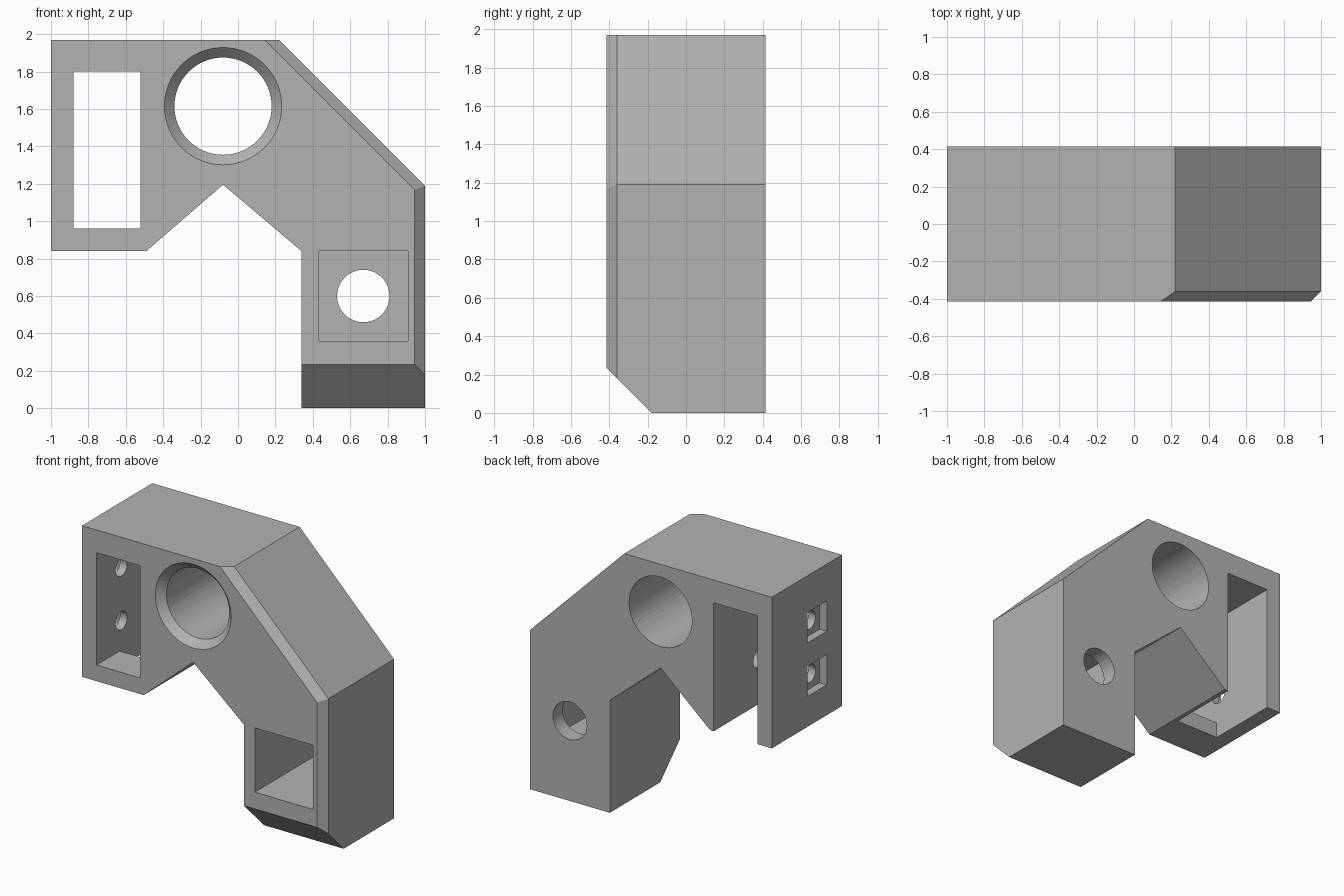
import bpy, bmesh, math
from mathutils import Vector, Matrix

if "Cube" in bpy.data.objects:
    bpy.data.objects.remove(bpy.data.objects["Cube"], do_unlink=True)

DEPTH = 0.415  # half thickness front to back

grey = bpy.data.materials.new("plain_grey")
grey.use_nodes = True
grey.diffuse_color = (0.45, 0.45, 0.45, 1)
grey.node_tree.nodes["Principled BSDF"].inputs["Base Color"].default_value = (0.45, 0.45, 0.45, 1)


def add_object(name, bm):
    bmesh.ops.recalc_face_normals(bm, faces=bm.faces)
    mesh = bpy.data.meshes.new(name)
    bm.to_mesh(mesh)
    bm.free()
    mesh.materials.append(grey)
    obj = bpy.data.objects.new(name, mesh)
    bpy.context.collection.objects.link(obj)
    return obj


def box(x0, x1, y0, y1, z0, z1):
    bm = bmesh.new()
    size = Matrix.Diagonal((x1 - x0, y1 - y0, z1 - z0, 1))
    centre = Matrix.Translation(((x0 + x1) / 2, (y0 + y1) / 2, (z0 + z1) / 2))
    bmesh.ops.create_cube(bm, size=1, matrix=centre @ size)
    return bm


def tube(start, end, r0, r1, segments=64):
    """Cylinder or cone between two points."""
    a, b = Vector(start), Vector(end)
    turn = (b - a).to_track_quat('Z', 'Y').to_matrix().to_4x4()
    bm = bmesh.new()
    bmesh.ops.create_cone(bm, cap_ends=True, segments=segments, radius1=r0, radius2=r1,
                          depth=(b - a).length, matrix=Matrix.Translation((a + b) / 2) @ turn)
    return bm


# Bracket body: extruded outline
outline = [(-1, 0.84), (-0.49, 0.84), (-0.08, 1.195), (0.34, 0.84), (0.34, 0),
           (1, 0), (1, 1.19), (0.22, 1.97), (-1, 1.97)]
bm = bmesh.new()
face = bm.faces.new([bm.verts.new((x, -DEPTH, z)) for x, z in outline])
moved = bmesh.ops.extrude_face_region(bm, geom=[face])["geom"]
bmesh.ops.translate(bm, vec=(0, 2 * DEPTH, 0),
                    verts=[v for v in moved if isinstance(v, bmesh.types.BMVert)])

# Chamfers on the front: sloping edge, side edge, foot
h = math.sqrt(0.5)
for point, normal in [((0.22, -0.36, 1.97), (h, -1, h)),
                      ((1, -0.36, 0.5), (1, -1, 0)),
                      ((0.5, -0.18, 0), (0, -1, -1))]:
    cut = bmesh.ops.bisect_plane(bm, geom=bm.verts[:] + bm.edges[:] + bm.faces[:],
                                 plane_co=point, plane_no=normal, clear_outer=True)
    rim = [e for e in cut["geom_cut"] if isinstance(e, bmesh.types.BMEdge)]
    bmesh.ops.edgeloop_fill(bm, edges=rim)
body = add_object("bracket_body", bm)

# Openings
cutters = [
    box(-0.88, -0.52, -0.6, 0.6, 0.96, 1.8),            # long slot
    box(-0.88, -0.52, -0.14, 0.6, 0.7, 1.2),            # slot open below at the back
    tube((-0.08, -0.6, 1.615), (-0.08, 0.6, 1.615), 0.26, 0.26),      # main bore
    tube((-0.08, -0.47, 1.615), (-0.08, -0.36, 1.615), 0.367, 0.26),  # bore countersink
    box(0.43, 0.91, -0.6, 0.3, 0.36, 0.84),             # square pocket
    tube((0.67, 0, 0.6), (0.67, 0.6, 0.6), 0.14, 0.14), # pocket outlet
]
# Side bolt holes with square nut recesses
for z in (1.18, 1.58):
    cutters.append(tube((-1.1, -0.12, z), (-0.4, -0.12, z), 0.068, 0.068, 32))
    cutters.append(box(-1.1, -0.94, -0.235, -0.005, z - 0.113, z + 0.113))

bpy.context.view_layer.objects.active = body
for bm in cutters:
    cutter = add_object("cutter", bm)
    cutter.hide_render = True
    mod = body.modifiers.new("opening", 'BOOLEAN')
    mod.operation = 'DIFFERENCE'
    mod.solver = 'EXACT'
    mod.object = cutter
    bpy.ops.object.modifier_apply(modifier=mod.name)
    bpy.data.objects.remove(cutter, do_unlink=True)

# Smooth bores, sharp edges elsewhere
bpy.ops.object.select_all(action='DESELECT')
body.select_set(True)
bpy.ops.object.shade_smooth_by_angle(angle=math.radians(25))
